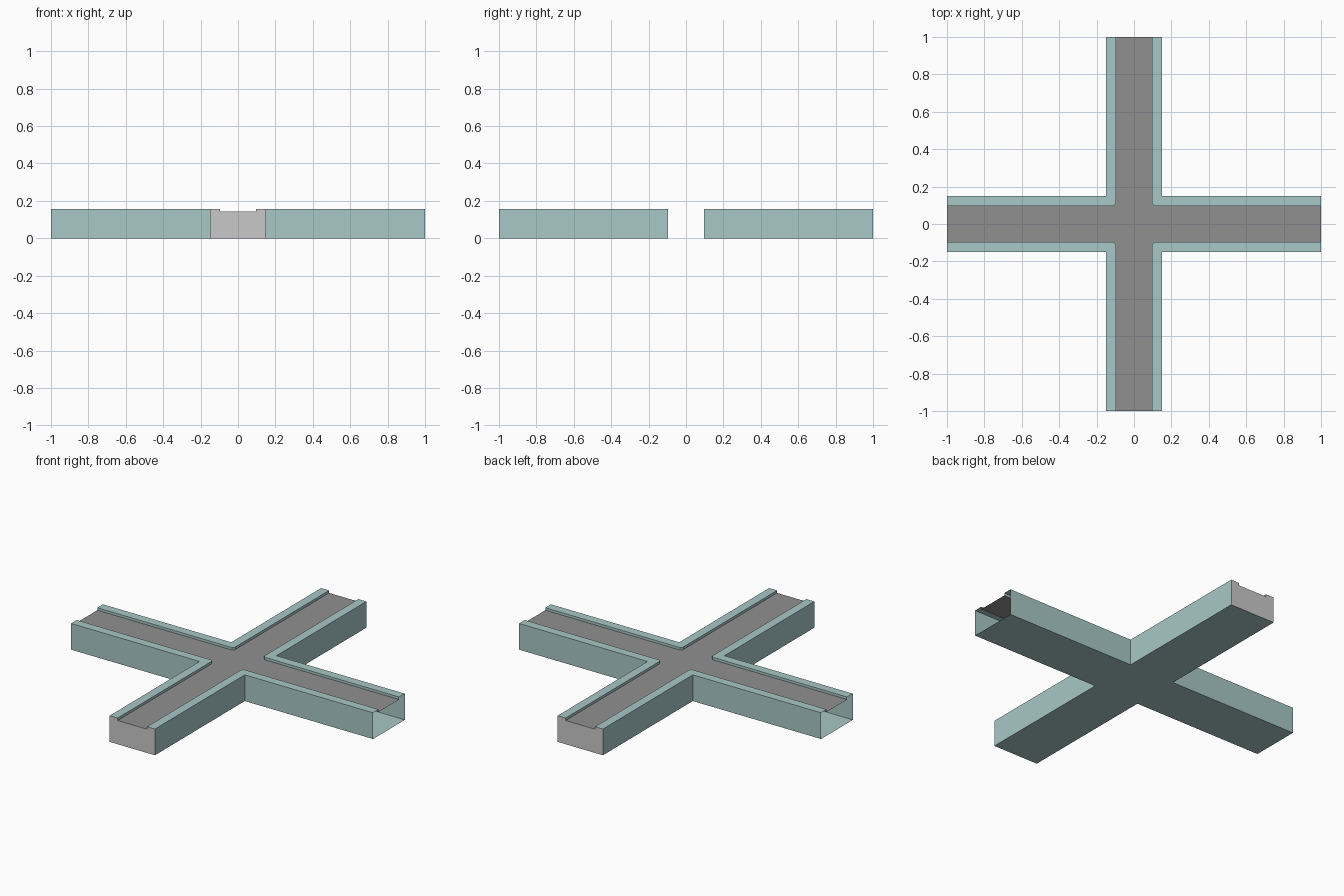
import bpy

if "Cube" in bpy.data.objects:
    bpy.data.objects.remove(bpy.data.objects["Cube"])

W, C, CH = 0.15, 0.097, 0.012   # arm half width, road half width, corner cut
TOP, ROAD = 0.157, 0.142        # kerb top and road surface heights


def material(name, rgb):
    m = bpy.data.materials.new(name)
    m.diffuse_color = (*rgb, 1)
    m.use_nodes = True
    m.node_tree.nodes["Principled BSDF"].inputs["Base Color"].default_value = m.diffuse_color
    return m


teal = material("pale teal", (0.392, 0.578, 0.571))
road_grey = material("road grey", (0.279, 0.279, 0.279))
light_grey = material("light grey", (0.584, 0.584, 0.584))


def make(name, verts, faces, mat):
    me = bpy.data.meshes.new(name)
    me.from_pydata(verts, [], faces)
    me.materials.append(mat)
    ob = bpy.data.objects.new(name, me)
    bpy.context.collection.objects.link(ob)
    return ob


def mirror(ob, x, y):
    m = ob.modifiers.new("mirror", 'MIRROR')
    m.use_axis = (x, y, False)
    m.use_mirror_merge = False


def cross(points, z):
    """Turn one quadrant's outline four times into a full cross."""
    out = []
    for _ in range(4):
        out += [(x, y, z) for x, y in points]
        points = [(-y, x) for x, y in points]
    return out


# Road surface, with cut inner corners
inner = [(1, C), (C + CH, C), (C, C + CH), (C, 1)]
v = cross(inner, ROAD)
make("road", v, [range(len(v))], road_grey)

# Underside
v = cross([(1, W), (W, W), (W, 1)], 0)
make("base", v, [range(len(v) - 1, -1, -1)], teal)

# Kerb tops with the small step down to the road, one quadrant mirrored
outer = [(1, W), (W, W), (W, 1)]
v = [(x, y, TOP) for x, y in inner + outer] + [(x, y, ROAD) for x, y in inner]
f = [(0, 4, 5, 1), (1, 5, 2), (2, 5, 6, 3)]
f += [(i, i + 1, i + 8, i + 7) for i in range(3)]
mirror(make("kerb", v, f, teal), True, True)

# Outer walls; the ones along y run on inside the hollow x arms
v = [(W, W, 0), (1, W, 0), (1, W, TOP), (W, W, TOP),
     (W, C, 0), (W, 1, 0), (W, 1, TOP), (W, C, TOP)]
mirror(make("side_wall", v, [(3, 2, 1, 0), (4, 5, 6, 7)], teal), True, True)

# Notched end caps on the front and back arms (the x ends stay open)
profile = [(-W, 0), (W, 0), (W, TOP), (C, TOP), (C, ROAD),
           (-C, ROAD), (-C, TOP), (-W, TOP)]
cap = make("end_cap", [(x, -1, z) for x, z in profile], [range(8)], light_grey)
mirror(cap, False, True)
